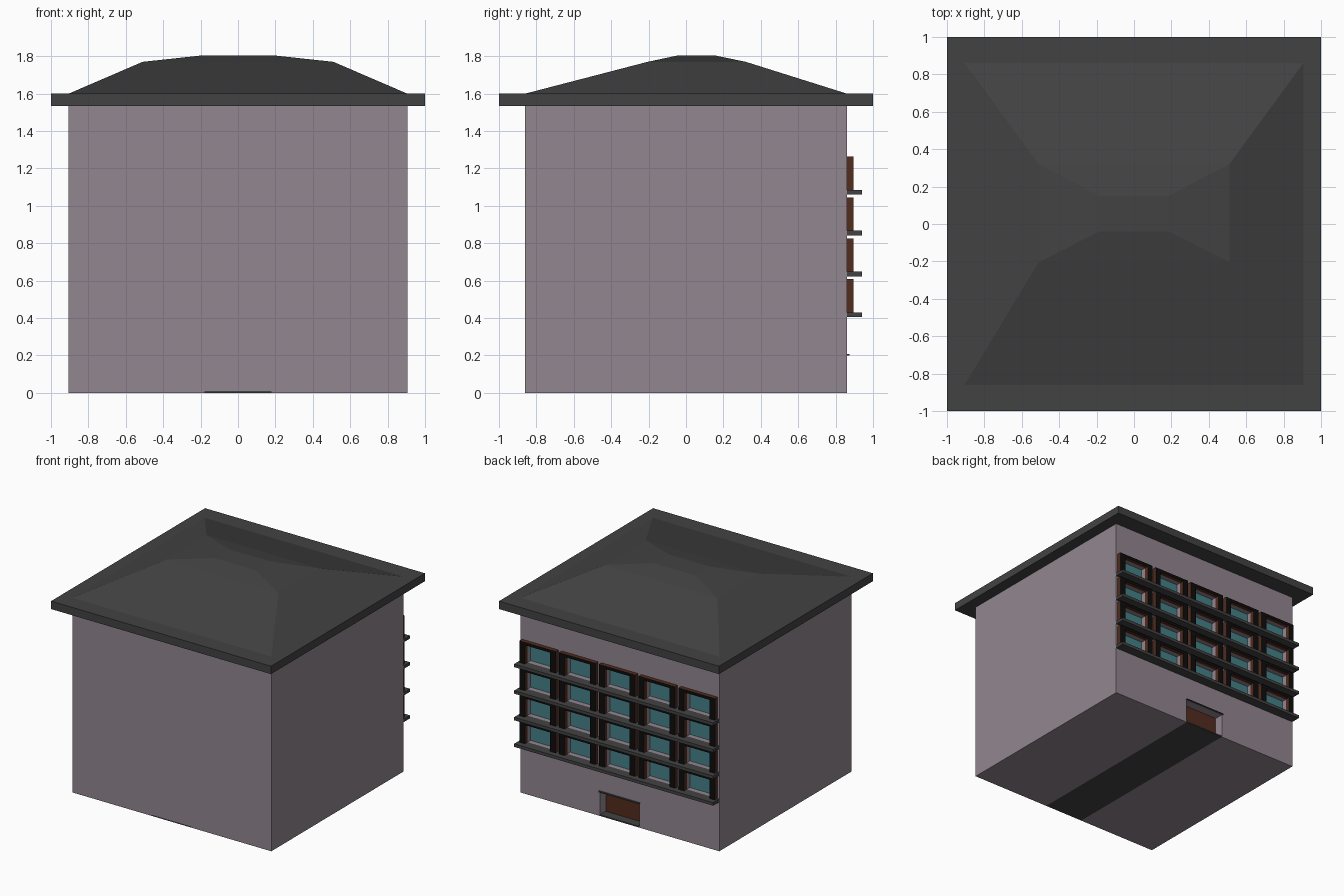
import bpy, bmesh

if "Cube" in bpy.data.objects:
    bpy.data.objects.remove(bpy.data.objects["Cube"])


def material(name, r, g, b):
    m = bpy.data.materials.new(name)
    m.diffuse_color = (r, g, b, 1)
    m.use_nodes = True
    m.node_tree.nodes["Principled BSDF"].inputs["Base Color"].default_value = m.diffuse_color
    return m


WALL = material("wall", .29, .24, .28)
SLATE = material("slate", .055, .055, .055)
BROWN = material("brown_wood", .085, .025, .013)
BLACK = material("black_trim", .004, .004, .004)
GLASS = material("glass", .06, .22, .25)


def add_box(bm, x0, x1, y0, y1, z0, z1):
    prism(bm, [(y0, z0), (y1, z0), (y1, z1), (y0, z1)], x0, x1)


def prism(bm, profile, x0, x1):
    # extrude a y-z profile along x
    face = bm.faces.new([bm.verts.new((x0, y, z)) for y, z in profile])
    ext = bmesh.ops.extrude_face_region(bm, geom=[face])
    verts = [v for v in ext["geom"] if isinstance(v, bmesh.types.BMVert)]
    bmesh.ops.translate(bm, verts=verts, vec=(x1 - x0, 0, 0))


def finish(bm, name, *mats):
    bmesh.ops.recalc_face_normals(bm, faces=bm.faces[:])
    me = bpy.data.meshes.new(name)
    bm.to_mesh(me)
    bm.free()
    for m in mats:
        me.materials.append(m)
    ob = bpy.data.objects.new(name, me)
    bpy.context.collection.objects.link(ob)
    return ob


def box(name, mat, *dims):
    bm = bmesh.new()
    add_box(bm, *dims)
    return finish(bm, name, mat)


BX, BY = .905, .86
PITCH = 2 * BX / 5
CELLS = [((c - 2) * PITCH, .43 + r * .2185) for r in range(4) for c in range(5)]

# main block with window recesses, doorway and floor strip cut out
body = box("walls", WALL, -BX, BX, -BY, BY, 0, 1.535)
cut = bmesh.new()
for x, z in CELLS:
    add_box(cut, x - .115, x + .115, BY - .045, BY + .1, z, z + .155)
prism(cut, [(-.9, -.1), (.95, -.1), (.95, .2), (.78, .2), (.78, .01), (-.9, .01)],
      -.18, .18)
cutter = finish(cut, "wall_cutter", WALL)
cutter.hide_render = True
cutter.hide_set(True)
mod = body.modifiers.new("openings", "BOOLEAN")
mod.object = cutter
mod.operation = "DIFFERENCE"
mod.solver = "EXACT"

# window glass and projecting frames with dark fronts
panes, frames = bmesh.new(), bmesh.new()
for x, z in CELLS:
    add_box(panes, x - .115, x + .115, BY - .045, BY - .04, z, z + .155)
    for s in (-1, 1):
        a, b = sorted((x + s * .115, x + s * .165))
        add_box(frames, a, b, BY, .895, z, z + .178)
    add_box(frames, x - .115, x + .115, BY, .895, z + .155, z + .178)
finish(panes, "window_glass", GLASS)
frame = finish(frames, "window_frames", BROWN, BLACK)
for p in frame.data.polygons:
    if p.normal.y > .9:
        p.material_index = 1

# sills, one long ledge per storey
sills = bmesh.new()
for r in range(4):
    z = .43 + r * .2185
    add_box(sills, -BX, BX, BY, .94, z - .025, z)
finish(sills, "window_sills", SLATE)

# doorway
box("door", BROWN, -.18, .18, .78, .785, .01, .2)
box("door_lintel", SLATE, -.185, .185, BY, .875, .2, .207)
box("floor_strip", SLATE, -.18, .18, -BY, BY, 0, .01)

# roof: eaves slab and two-stage hipped roof
box("eaves", SLATE, -1, 1, -1, 1, 1.535, 1.6)
bm = bmesh.new()
rings = []
for hx, y0, y1, z in ((BX, -BY, BY, 1.6), (.51, -.205, .32, 1.77), (.185, -.04, .15, 1.805)):
    rings.append([bm.verts.new(p) for p in
                  ((-hx, y0, z), (hx, y0, z), (hx, y1, z), (-hx, y1, z))])
for lo, hi in zip(rings, rings[1:]):
    for i in range(4):
        j = (i + 1) % 4
        bm.faces.new((lo[i], lo[j], hi[j], hi[i]))
bm.faces.new(rings[-1])
bm.faces.new(rings[0][::-1])
finish(bm, "hipped_roof", SLATE)
